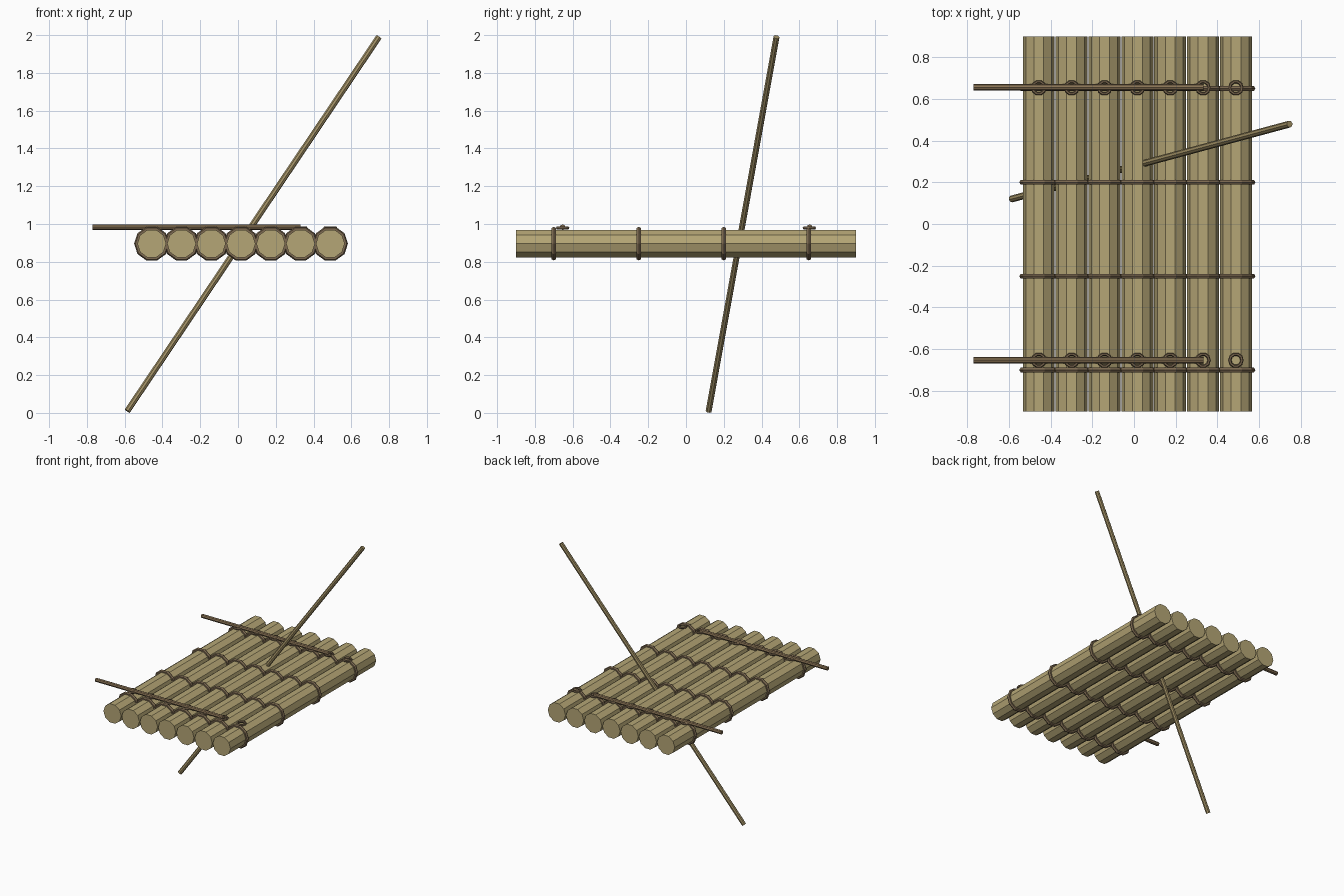
import bpy, math
from mathutils import Vector

if "Cube" in bpy.data.objects:
    bpy.data.objects.remove(bpy.data.objects["Cube"])


def mat(name, col):
    m = bpy.data.materials.new(name)
    m.diffuse_color = (*col, 1)
    m.use_nodes = True
    m.node_tree.nodes["Principled BSDF"].inputs["Base Color"].default_value = m.diffuse_color
    return m


WOOD = mat("bamboo", (0.46, 0.38, 0.18))
POLE = mat("pole_wood", (0.36, 0.28, 0.13))
BAR = mat("bar_wood", (0.25, 0.17, 0.09))
ROPE = mat("rope", (0.20, 0.14, 0.08))


def finish(name, m):
    o = bpy.context.object
    o.name = name
    o.data.materials.append(m)
    return o


def rod(name, a, b, r, sides, m, spin=0.0):
    """Closed cylinder from point a to point b."""
    a, b = Vector(a), Vector(b)
    d = b - a
    bpy.ops.mesh.primitive_cylinder_add(vertices=sides, radius=r, depth=d.length)
    o = finish(name, m)
    for v in o.data.vertices:
        x, y = v.co.x, v.co.y
        v.co.x = x * math.cos(spin) - y * math.sin(spin)
        v.co.y = x * math.sin(spin) + y * math.cos(spin)
    o.location = (a + b) / 2
    o.rotation_euler = d.to_track_quat('Z', 'Y').to_euler()
    return o


def ring(name, loc, major, minor, m, rot=(0, 0, 0)):
    bpy.ops.mesh.primitive_torus_add(location=loc, rotation=rot, major_radius=major,
                                     minor_radius=minor, major_segments=10, minor_segments=6)
    return finish(name, m)


Z = 0.896
for i in range(7):
    x = 0.016 + (i - 3) * 0.1575
    # deck log, ten-sided with a corner pointing sideways
    rod(f"log_{i}", (x, -0.9, Z), (x, 0.9, Z), 0.0765, 10, WOOD, math.pi / 2)
    # rope bands around the log
    for j, y in enumerate((-0.70, -0.25, 0.20, 0.65)):
        ring(f"rope_band_{i}_{j}", (x, y, Z), 0.0805, 0.013, ROPE, (math.pi / 2, 0, 0))
    # small flat rope loops on top
    for j, y in enumerate((-0.653, 0.653)):
        ring(f"rope_loop_{i}_{j}", (x, y, 0.979), 0.0295, 0.008, ROPE)

# cross bars overhanging the left side
for n, y in (("front", -0.653), ("back", 0.655)):
    rod(n + "_cross_bar", (-0.77, y, 0.983), (0.332, y, 0.983), 0.015, 8, BAR)

# slanted punting pole through the deck
rod("punting_pole", (-0.586, 0.12, 0.01), (0.746, 0.479, 1.99), 0.0165, 8, POLE)
